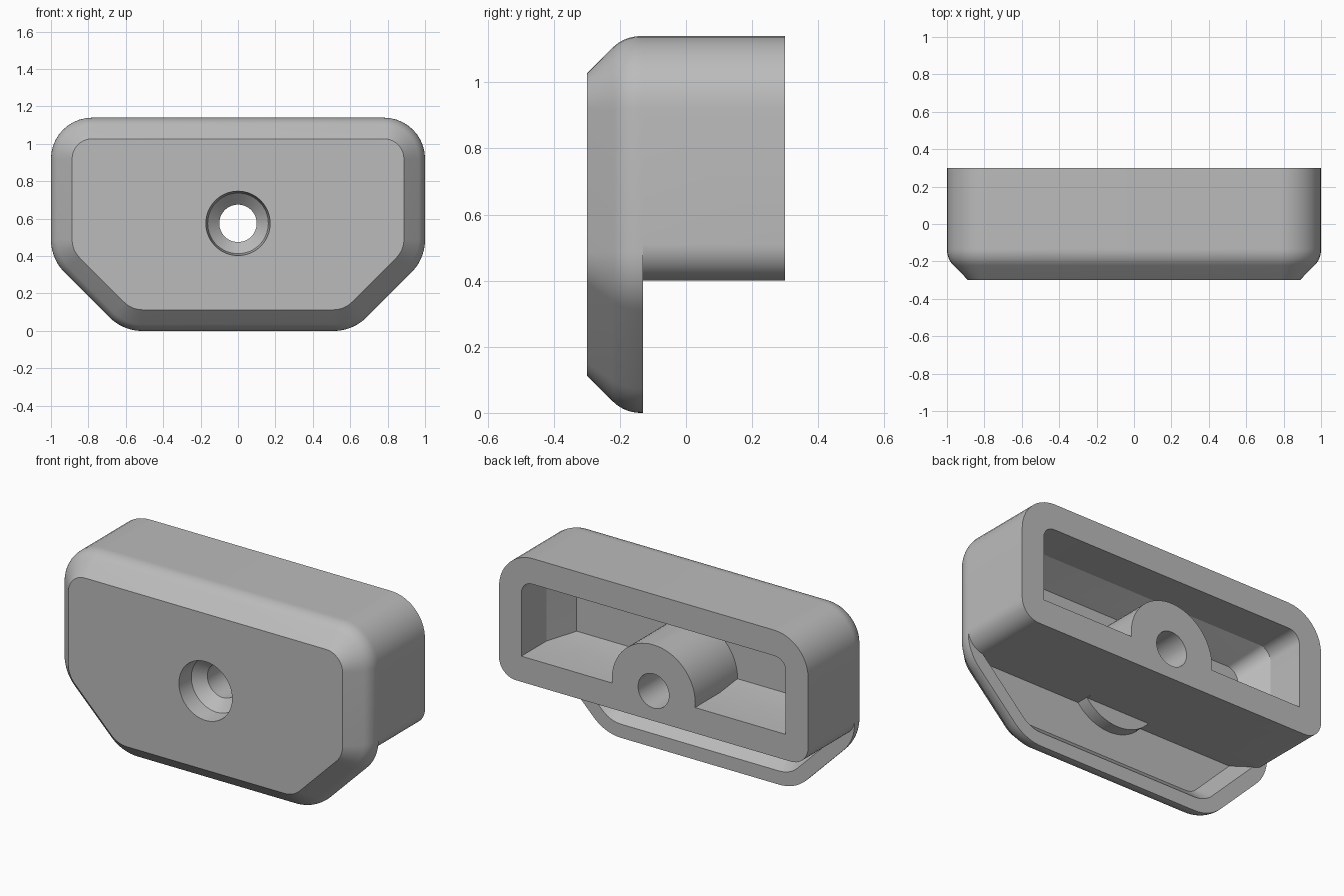
import bpy, bmesh, math
from mathutils import Vector

cube = bpy.data.objects.get("Cube")
if cube:
    bpy.data.objects.remove(cube, do_unlink=True)

HEIGHT, LIP, BACK = 1.14, -0.13, 0.30
HOLE_Z = 0.575

grey = bpy.data.materials.new("plain grey")
grey.use_nodes = True
grey.diffuse_color = (0.5, 0.5, 0.5, 1)
grey.node_tree.nodes["Principled BSDF"].inputs["Base Color"].default_value = (0.5, 0.5, 0.5, 1)


def rounded(half, steps=10):
    """Mirrored outline with rounded corners; half lists (x, z, radius) from top to bottom."""
    corners = half + [(-x, z, r) for x, z, r in reversed(half)]
    points = []
    for i, (x, z, r) in enumerate(corners):
        p = Vector((x, z))
        a = (Vector(corners[i - 1][:2]) - p).normalized()
        b = (Vector(corners[(i + 1) % len(corners)][:2]) - p).normalized()
        if r <= 0:
            points.append(p)
            continue
        angle = a.angle(b)
        centre = p + (a + b).normalized() * r / math.sin(angle / 2)
        reach = r / math.tan(angle / 2)
        start, end = p + a * reach - centre, p + b * reach - centre
        sweep = math.pi - angle
        for k in range(steps + 1):
            t = k / steps
            arc = (start * math.sin((1 - t) * sweep) + end * math.sin(t * sweep)) / math.sin(sweep)
            points.append(centre + arc)
    return points


def loft(name, rings):
    """Closed solid through matching outlines, each given as (y, points)."""
    bm = bmesh.new()
    loops = [[bm.verts.new((p[0], y, p[1])) for p in pts] for y, pts in rings]
    for lo, hi in zip(loops, loops[1:]):
        for i in range(len(lo)):
            j = (i + 1) % len(lo)
            bm.faces.new((lo[i], lo[j], hi[j], hi[i]))
    bm.faces.new(loops[0])
    bm.faces.new(loops[-1])
    bmesh.ops.recalc_face_normals(bm, faces=bm.faces)
    mesh = bpy.data.meshes.new(name)
    bm.to_mesh(mesh)
    bm.free()
    mesh.materials.append(grey)
    obj = bpy.data.objects.new(name, mesh)
    bpy.context.collection.objects.link(obj)
    return obj


def circle(radius, count=64):
    turn = 2 * math.pi / count
    return [(radius * math.cos(i * turn), HOLE_Z + radius * math.sin(i * turn)) for i in range(count)]


def combine(target, tool, operation, keep=False):
    """Apply a boolean and drop the tool."""
    mod = target.modifiers.new(operation, "BOOLEAN")
    mod.operation, mod.object, mod.solver = operation, tool, "EXACT"
    bpy.context.view_layer.update()
    result = bpy.data.meshes.new_from_object(target.evaluated_get(bpy.context.evaluated_depsgraph_get()))
    target.modifiers.clear()
    target.data = result
    if not keep:
        bpy.data.objects.remove(tool, do_unlink=True)


def plate_outline(i):
    slant = 0.615 - i * math.sqrt(2)
    return rounded([(1 - i, HEIGHT - i, 0.22 - i),
                    (1 - i, 1 - i - slant, 0.25 - i),
                    (slant + i, i, 0.25 - i)])


def recess_outline(i):
    slant = 0.615 - i * math.sqrt(2)
    return rounded([(slant + 0.402, 0.402, 0), (slant + i, i, 0.25 - i)])


def pocket_outline(side, low):
    return rounded([(0.855 - side, 0.99 - side, 0.07), (0.855 - side, 0.55 + low, 0)])


# Front plate: flat face, sloped border and a softened shoulder
rings = [(-0.30, plate_outline(0.113))]
for k in range(9):
    a = math.radians(45 * (1 - k / 8))
    rings.append((-0.137 - 0.12 * math.sin(a), plate_outline(0.12 * (1 - math.cos(a)))))
rings.append((LIP, plate_outline(0)))
body = loft("housing", rings)

# Rear block
block = rounded([(1, HEIGHT, 0.22), (1, 0.40, 0.11)])
combine(body, loft("rear_block", [(LIP, block), (BACK, block)]), "UNION")

# Hollows, leaving the round screw boss standing
boss = loft("boss_helper", [(-0.5, circle(0.27)), (0.5, circle(0.27))])
pocket = loft("pocket_cutter", [(0.35, pocket_outline(0, 0)),
                                (0.07, pocket_outline(0, 0)),
                                (-0.09, pocket_outline(0.085, 0.02))])
recess = loft("recess_cutter", [(-0.10, recess_outline(0.08)),
                                (LIP, recess_outline(0.08)),
                                (-0.20, recess_outline(0.15))])
combine(pocket, boss, "DIFFERENCE", keep=True)
combine(recess, boss, "DIFFERENCE")
combine(body, pocket, "DIFFERENCE")
combine(body, recess, "DIFFERENCE")

# Countersunk screw hole
hole = [(-0.32, 0.175), (-0.30, 0.172), (-0.20, 0.162), (-0.14, 0.10), (0.35, 0.10)]
combine(body, loft("hole_cutter", [(y, circle(r)) for y, r in hole]), "DIFFERENCE")

bpy.ops.object.select_all(action="DESELECT")
body.select_set(True)
bpy.context.view_layer.objects.active = body
bpy.ops.object.shade_smooth_by_angle(angle=math.radians(25))
